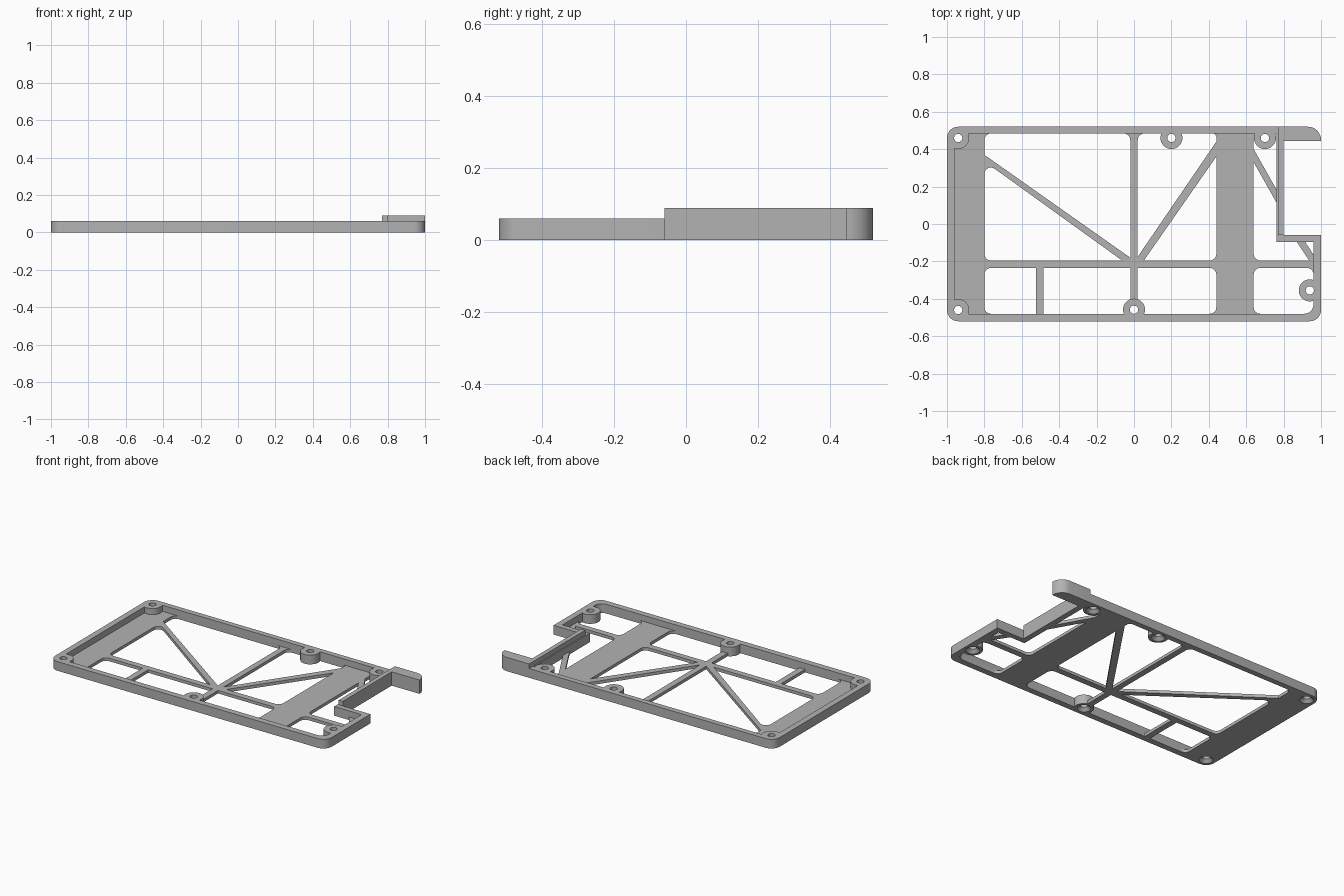
import bpy, bmesh
from math import tan, pi
from mathutils import Vector

old = bpy.data.objects.get("Cube")
if old:
    bpy.data.objects.remove(old, do_unlink=True)

FLOOR, RIM, TALL = 0.02, 0.06, 0.09

grey = bpy.data.materials.new("plain_grey")
grey.use_nodes = True
grey.diffuse_color = (0.45, 0.45, 0.45, 1)
grey.node_tree.nodes["Principled BSDF"].inputs["Base Color"].default_value = grey.diffuse_color


def rounded(corners, steps=8):
    """Outline from (x, y, radius) corners, filleted with arcs."""
    pts = []
    for i, (x, y, r) in enumerate(corners):
        p = Vector((x, y))
        if r == 0:
            pts.append(p)
            continue
        a = (Vector(corners[i - 1][:2]) - p).normalized()
        b = (Vector(corners[(i + 1) % len(corners)][:2]) - p).normalized()
        half = a.angle(b) / 2
        reach = r / tan(half)
        mid = (a + b).normalized()
        centre = p + mid * (reach ** 2 + r ** 2) ** 0.5
        start, end = p + a * reach - centre, p + b * reach - centre
        for k in range(steps + 1):
            t = (pi - 2 * half) * k / steps
            side = (end - start * start.dot(end) / r ** 2).normalized() * r
            from math import cos, sin
            pts.append(centre + start * cos(t) + side * sin(t))
    return pts


def finish(name, bm):
    bmesh.ops.recalc_face_normals(bm, faces=bm.faces)
    mesh = bpy.data.meshes.new(name)
    bm.to_mesh(mesh)
    bm.free()
    mesh.materials.append(grey)
    ob = bpy.data.objects.new(name, mesh)
    bpy.context.collection.objects.link(ob)
    return ob


def prism(name, corners, z0, z1):
    bm = bmesh.new()
    face = bm.faces.new([bm.verts.new((p.x, p.y, z0)) for p in rounded(corners)])
    top = bmesh.ops.extrude_face_region(bm, geom=[face])["geom"]
    bmesh.ops.translate(bm, vec=(0, 0, z1 - z0),
                        verts=[v for v in top if isinstance(v, bmesh.types.BMVert)])
    return finish(name, bm)


def cone(name, x, y, r0, r1, z0, z1):
    bm = bmesh.new()
    bmesh.ops.create_cone(bm, cap_ends=True, segments=32, radius1=r0, radius2=r1, depth=z1 - z0)
    bmesh.ops.translate(bm, vec=(x, y, (z0 + z1) / 2), verts=bm.verts)
    return finish(name, bm)


def combine(base, tool, operation):
    mod = base.modifiers.new("combine", "BOOLEAN")
    mod.operation, mod.object, mod.solver = operation, tool, "EXACT"
    bpy.context.view_layer.objects.active = base
    bpy.ops.object.modifier_apply(modifier=mod.name)
    bpy.data.objects.remove(tool, do_unlink=True)


def rect(x0, x1, y0, y1, left, right):
    return [(x0, y0, left), (x1, y0, right), (x1, y1, right), (x0, y1, left)]


# Notched base plate with full rim height
frame = prism("tray_frame", [
    (-1, -.52, .06), (1, -.52, .06), (1, -.06, 0), (.8, -.06, 0),
    (.8, .445, 0), (1, .445, 0), (1, .52, .07), (-1, .52, .06)], 0, RIM)

# Hollow above the floor
combine(frame, prism("pocket", [
    (-.96, -.48, .02), (.96, -.48, .05), (.96, -.095, 0),
    (.762, -.095, 0), (.762, .484, 0), (-.96, .484, .02)], FLOOR, 0.2), "DIFFERENCE")

# Windows that leave the ribs and diagonal braces standing
R = 0.035
top, low, rib = .484, -.195, -.235
windows = [
    [(-.8, top, R), (-.8, .37, 0), (-.02, -.18, 0), (-.02, top, R)],
    [(-.8, .335, R), (-.8, low, R), (-.064, low, 0)],
    [(.02, top, R), (.02, -.175, 0), (.44, .44, 0), (.44, top, .02)],
    [(.053, low, 0), (.44, low, R), (.44, .36, 0)],
    [(.64, top, R), (.64, .4, 0), (.762, .184, 0), (.762, top, 0)],
    [(.64, .33, 0), (.762, .114, 0), (.762, -.095, 0),
     (.87, -.095, 0), (.936, low, 0), (.64, low, R)],
    [(.915, -.095, 0), (.96, -.095, 0), (.96, -.165, 0)],
    rect(-.8, -.525, -.48, rib, R, 0),
    rect(-.485, -.02, -.48, rib, 0, 0),
    rect(.02, .44, -.48, rib, 0, R),
    [(.64, -.48, R), (.96, -.48, .05), (.96, rib, R), (.64, rib, R)],
]
for outline in windows:
    combine(frame, prism("window", outline, -0.1, 0.03), "DIFFERENCE")

# Taller wall along the notch and the back arm
combine(frame, prism("raised_wall", [
    (.77, -.06, 0), (.8, -.06, 0), (.8, .445, 0), (1, .445, 0),
    (1, .52, .07), (.77, .52, 0)], 0, TALL), "UNION")

# Screw bosses with countersunk holes
spots = [(-.94, .46), (-.94, -.46), (.2, .46), (.7, .46), (0, -.458), (.94, -.355)]
for x, y in spots:
    combine(frame, cone("boss", x, y, .059, .059, 0, RIM), "UNION")
for x, y in spots:
    combine(frame, cone("screw_hole", x, y, .022, .022, -0.1, 0.2), "DIFFERENCE")
    combine(frame, cone("countersink", x, y, .052, .022, -0.01, 0.02), "DIFFERENCE")

bpy.ops.object.select_all(action="DESELECT")
frame.select_set(True)
bpy.context.view_layer.objects.active = frame
bpy.ops.object.shade_smooth_by_angle(angle=pi / 6)
